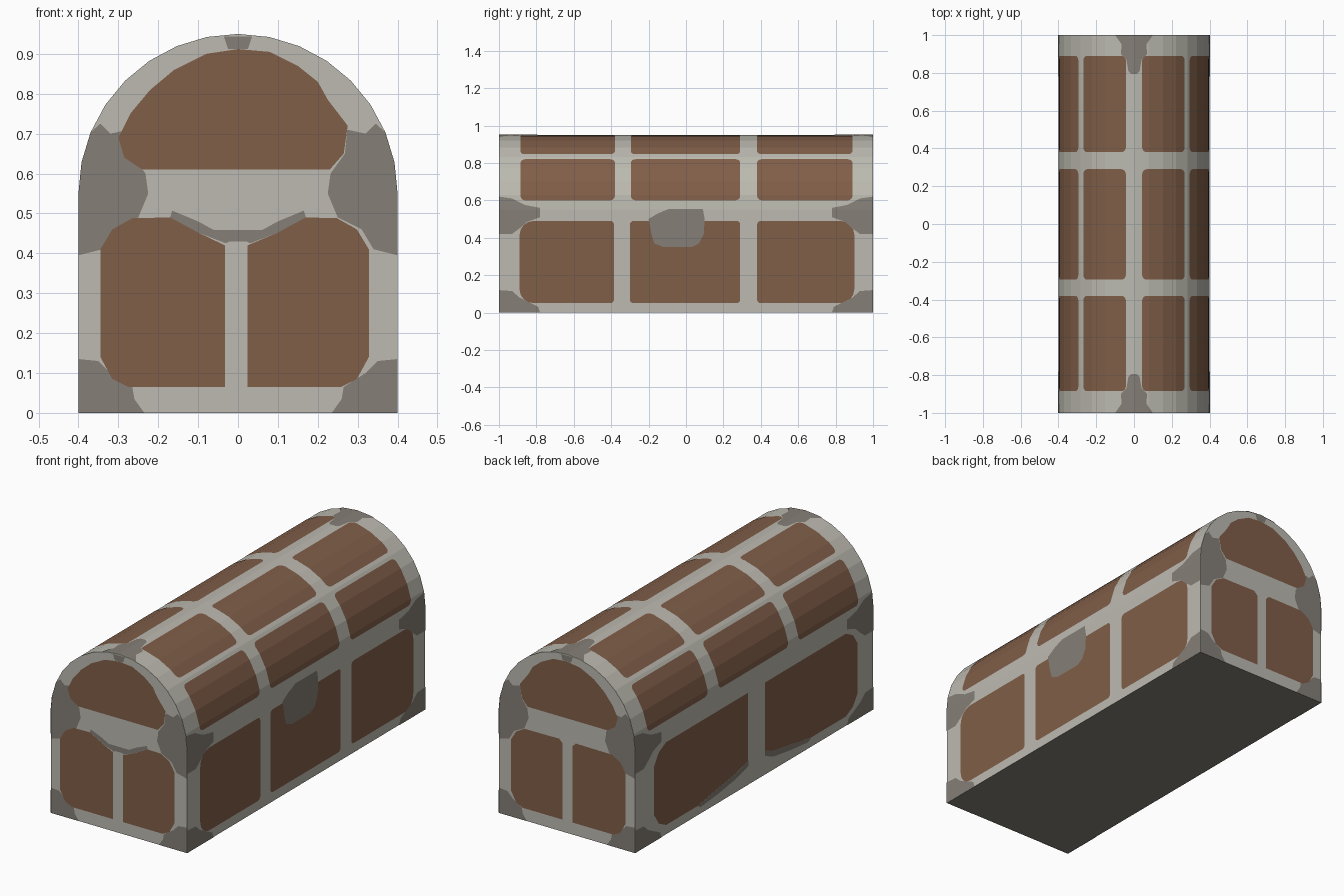
import bpy, bmesh, math
from mathutils import Vector

if "Cube" in bpy.data.objects:
    bpy.data.objects.remove(bpy.data.objects["Cube"])


def material(name, hexcol):
    c = [int(hexcol[i:i + 2], 16) / 255 for i in (0, 2, 4)]
    m = bpy.data.materials.new(name)
    m.diffuse_color = [((v + 0.055) / 1.055) ** 2.4 for v in c] + [1]
    m.use_nodes = True
    m.node_tree.nodes["Principled BSDF"].inputs["Base Color"].default_value = m.diffuse_color
    return m


WOOD = material("brown_wood", "805E48")
LIGHT = material("light_grey_metal", "BCBAB0")
DARK = material("dark_grey_metal", "857F77")

HALF, WALL, LEN, N = 0.4, 0.55, 1.0, 16
SEG = 2 * HALF * math.sin(math.pi / N / 2)      # one roof facet
PEAK = WALL + SEG * N / 2                       # perimeter distance to the ridge
BREAKS = [0] + [WALL + SEG * i for i in range(N + 1)] + [2 * WALL + SEG * N]


def profile(off=0.0):
    r = HALF + off
    arch = [(r * math.cos(math.pi * i / N), WALL + r * math.sin(math.pi * i / N)) for i in range(N + 1)]
    return [(r, 0)] + arch + [(-r, 0)]


def finish(bm, name, mats):
    me = bpy.data.meshes.new(name)
    bm.to_mesh(me)
    bm.free()
    for m in mats:
        me.materials.append(m)
    ob = bpy.data.objects.new(name, me)
    bpy.context.collection.objects.link(ob)
    return ob


def outward(bm, axis):
    for f in bm.faces:
        f.normal_update()
        c = f.calc_center_median()
        d = Vector((0, c.y, 0)) if axis == "y" else Vector((c.x, 0, c.z - 0.5))
        if f.normal.dot(d) < 0:
            f.normal_flip()


def wrap_plate(name, outline, mat, off, mirror=False):
    """Outline in (perimeter distance, y), folded around the wall and roof."""
    bm = bmesh.new()
    bm.faces.new([bm.verts.new((u, y, 0)) for u, y in outline])
    for b in BREAKS[1:-1]:
        bmesh.ops.bisect_plane(bm, geom=bm.verts[:] + bm.edges[:] + bm.faces[:],
                               dist=1e-5, plane_co=(b, 0, 0), plane_no=(1, 0, 0))
    pts = profile(off)
    for v in bm.verts:
        u = v.co.x
        i = max(k for k in range(len(BREAKS) - 1) if BREAKS[k] <= u + 1e-6)
        t = (u - BREAKS[i]) / (BREAKS[i + 1] - BREAKS[i])
        x = pts[i][0] + t * (pts[i + 1][0] - pts[i][0])
        z = pts[i][1] + t * (pts[i + 1][1] - pts[i][1])
        v.co = (-x if mirror else x, v.co.y, z)
    outward(bm, "x")
    finish(bm, name, [mat])


def end_plate(name, outline, mat, off, side):
    bm = bmesh.new()
    bm.faces.new([bm.verts.new((x, side * (LEN + off), z)) for x, z in outline])
    outward(bm, "y")
    finish(bm, name, [mat])


def rounded(a0, a1, b0, b1, r_lo, r_hi=None):
    """Rounded rectangle; r_lo / r_hi are radii at the b0 / b1 ends."""
    r_hi = r_lo if r_hi is None else r_hi
    out = []
    for a, b, sa, sb, start, r in ((a1, b1, -1, -1, 0, r_hi), (a0, b1, 1, -1, 90, r_hi),
                                   (a0, b0, 1, 1, 180, r_lo), (a1, b0, -1, 1, 270, r_lo)):
        for k in range(5):
            t = math.radians(start + 22.5 * k)
            out.append((a + sa * r + r * math.cos(t), b + sb * r + r * math.sin(t)))
    return out


# chest body: extruded arch, dark underside
bm = bmesh.new()
front = bm.faces.new([bm.verts.new((x, -LEN, z)) for x, z in profile()])
ext = bmesh.ops.extrude_face_region(bm, geom=[front])
bmesh.ops.translate(bm, vec=(0, 2 * LEN, 0), verts=[g for g in ext["geom"] if isinstance(g, bmesh.types.BMVert)])
bmesh.ops.recalc_face_normals(bm, faces=bm.faces[:])
for f in bm.faces:
    f.material_index = 1 if f.normal.z < -0.9 else 0
finish(bm, "chest_body", [LIGHT, DARK])

# roof panels: two rows on each side, three along the length
for mirror in (False, True):
    for u0, u1 in ((0.60, 0.846), (0.884, 1.134)):
        for y0, y1 in ((-0.885, -0.38), (-0.295, 0.29), (0.38, 0.89)):
            wrap_plate("roof_panel", rounded(u0, u1, y0, y1, 0.025), WOOD, 0.001, mirror)

# right wall panels and lock plate
for y0, y1, r0, r1 in ((-0.89, -0.385, 0.075, 0.02), (-0.3, 0.29, 0.02, 0.02), (0.38, 0.9, 0.02, 0.075)):
    wrap_plate("right_wall_panel", rounded(0.05, 0.49, y0, y1, r0, r1), WOOD, 0.001)
wrap_plate("lock_plate", [(0.5, -0.2), (0.53, -0.15), (0.555, -0.09), (0.555, 0.09), (0.5, 0.1), (0.42, 0.095),
                          (0.37, 0.07), (0.35, 0.03), (0.35, -0.12), (0.37, -0.17), (0.42, -0.185)], DARK, 0.002)

# left wall: two long panels with a worn lower edge beside the middle strap
for s, inner, outer in ((1, 0.05, 0.84), (-1, 0.09, 0.87)):
    wrap_plate("left_wall_panel", [(0.49, s * inner), (0.49, s * (outer - 0.1)), (0.46, s * (outer - 0.04)),
                                   (0.4, s * outer), (0.14, s * outer), (0.08, s * (outer - 0.04)),
                                   (0.05, s * (outer - 0.1)), (0.05, s * 0.48), (0.08, s * 0.3),
                                   (0.1, s * 0.16), (0.13, s * inner)], WOOD, 0.001, True)
    wrap_plate("left_wall_trim", [(0.05, s * 0.48), (0.08, s * 0.3), (0.1, s * 0.16), (0.13, s * inner),
                                  (0.1, s * inner), (0.07, s * 0.16), (0.05, s * 0.3), (0.035, s * 0.45)],
               DARK, 0.002, True)

# dark corner caps on walls and ridge, at both ends
for s in (-1, 1):
    for mirror in (False, True):
        wrap_plate("upper_corner_cap", [(0.42, s), (0.62, s), (0.61, s * 0.93), (0.575, s * 0.86), (0.56, s * 0.78),
                                        (0.51, s * 0.78), (0.485, s * 0.85), (0.45, s * 0.89), (0.42, s * 0.93)],
                   DARK, 0.002, mirror)
        wrap_plate("lower_corner_cap", [(0, s), (0.12, s), (0.115, s * 0.93), (0.08, s * 0.89),
                                        (0.05, s * 0.83), (0.03, s * 0.79), (0, s * 0.78)], DARK, 0.002, mirror)
    half = [(0.1, 1), (0.065, 0.95), (0.07, 0.9), (0.04, 0.87), (0.03, 0.81), (0.015, 0.795)]
    wrap_plate("ridge_cap", [(PEAK + w, s * y) for w, y in half] + [(PEAK - w, s * y) for w, y in half[::-1]],
               DARK, 0.002)

# end walls: arch panel, two lower panels and corner caps
arch_panel = [(-0.24, 0.61), (0.23, 0.61), (0.265, 0.65), (0.275, 0.72), (0.225, 0.785), (0.2, 0.83), (0.15, 0.87),
              (0.08, 0.905), (0, 0.912), (-0.08, 0.9), (-0.16, 0.86), (-0.22, 0.81), (-0.27, 0.75),
              (-0.3, 0.69), (-0.285, 0.64)]
edge = [(HALF * math.cos(math.pi * i / N), WALL + HALF * math.sin(math.pi * i / N)) for i in range(3)]
upper_cap = [(0.4, 0.395)] + edge + [(0.345, 0.725), (0.32, 0.7), (0.274, 0.71), (0.268, 0.65), (0.232, 0.6),
                                     (0.225, 0.55), (0.25, 0.49), (0.31, 0.46), (0.34, 0.41)]
lower_cap = [(0.4, 0), (0.4, 0.135), (0.35, 0.13), (0.32, 0.1), (0.265, 0.065), (0.26, 0.035), (0.235, 0)]
for side, end in ((-1, "front"), (1, "back")):
    end_plate(end + "_arch_panel", arch_panel, WOOD, 0.002, side)
    end_plate(end + "_ridge_cap", [(-0.025, 0.912), (0.025, 0.912), (0.035, 0.943), (-0.035, 0.943)], DARK, 0.001, side)
    for s, inner, outer in ((-1, 0.033, 0.345), (1, 0.024, 0.328)):
        # the front panels dip toward the centre, the back ones stay square
        dip = [(0.17, 0.49), (0.1, 0.452), (inner, 0.42)] if side < 0 else [(inner + 0.02, 0.49), (inner, 0.47)]
        panel = [(inner, 0.065), (outer - 0.07, 0.065), (outer - 0.03, 0.085), (outer, 0.14), (outer, 0.41),
                 (outer - 0.03, 0.46), (outer - 0.08, 0.488)] + dip
        end_plate(end + "_lower_panel", [(s * x, z) for x, z in panel], WOOD, 0.002, side)
        end_plate(end + "_upper_cap", [(s * x, z) for x, z in upper_cap], DARK, 0.001, side)
        end_plate(end + "_lower_cap", [(s * x, z) for x, z in lower_cap], DARK, 0.001, side)

# dark scalloped clasp across the front
clasp = [(0.06, 0.458), (0.1, 0.48), (0.165, 0.507), (0.17, 0.49), (0.1, 0.452), (0.03, 0.425), (0.02, 0.43)]
end_plate("front_clasp", clasp + [(-x, z) for x, z in clasp[::-1]], DARK, 0.001, -1)
